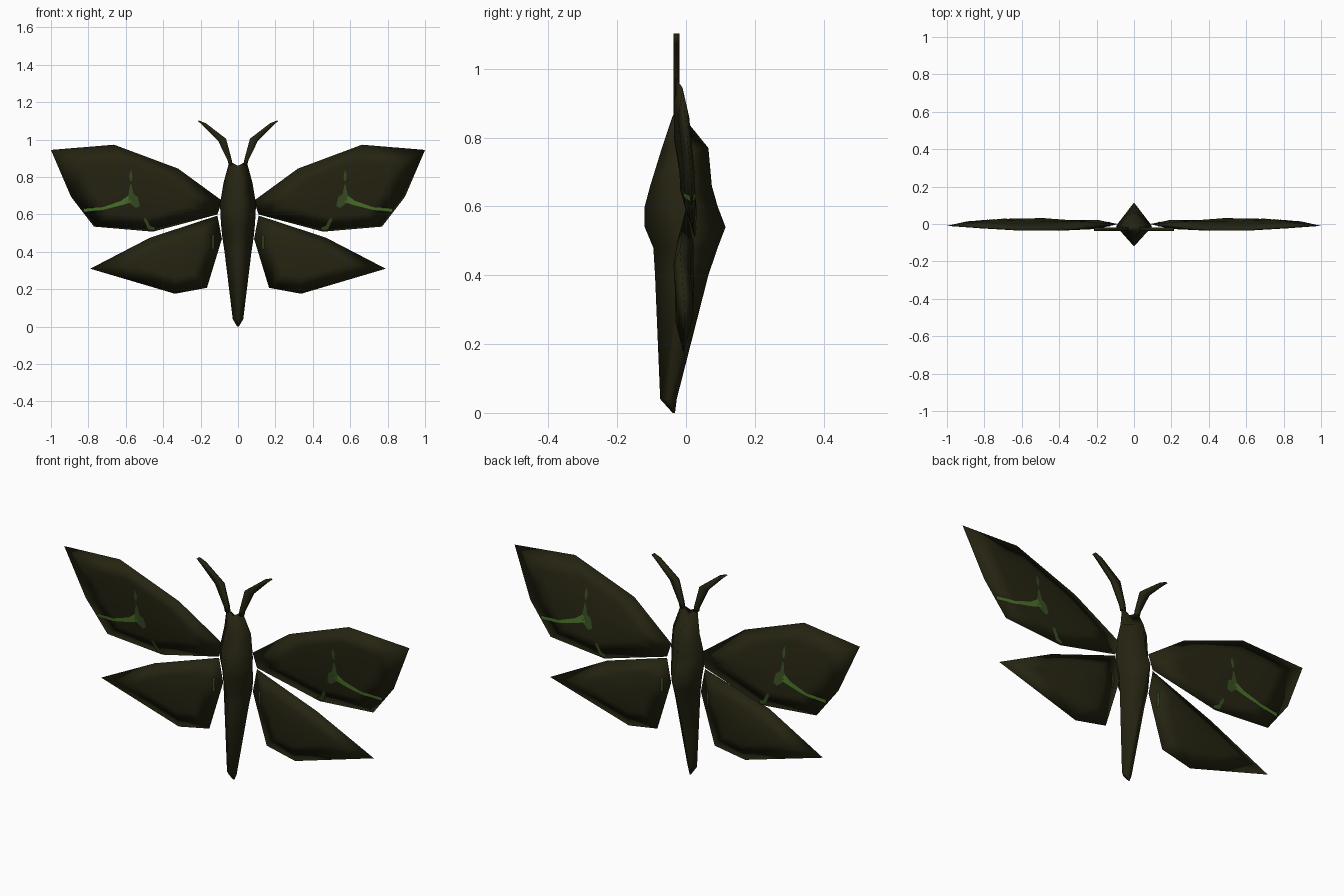
import bpy, bmesh
from mathutils import Vector
from mathutils.bvhtree import BVHTree

if "Cube" in bpy.data.objects:
    bpy.data.objects.remove(bpy.data.objects["Cube"])


def material(name, rgb):
    m = bpy.data.materials.new(name)
    m.diffuse_color = (*rgb, 1)
    m.use_nodes = True
    m.node_tree.nodes["Principled BSDF"].inputs["Base Color"].default_value = m.diffuse_color
    return m


DARK = material("dark olive", (0.019, 0.018, 0.006))
GREEN = material("leaf green", (0.07, 0.17, 0.022))
DULL = material("dull green", (0.04, 0.075, 0.018))


def finish(bm, name, mat):
    bmesh.ops.recalc_face_normals(bm, faces=bm.faces)
    me = bpy.data.meshes.new(name)
    bm.to_mesh(me)
    me.materials.append(mat)
    for p in me.polygons:
        p.use_smooth = True
    ob = bpy.data.objects.new(name, me)
    bpy.context.collection.objects.link(ob)
    return ob


def loft(rings, name, mat):
    """Skin a list of equal-length point rings and cap the ends."""
    bm = bmesh.new()
    vs = [[bm.verts.new(p) for p in r] for r in rings]
    n = len(rings[0])
    for a, b in zip(vs, vs[1:]):
        for i in range(n):
            j = (i + 1) % n
            bm.faces.new((a[i], a[j], b[j], b[i]))
    bm.faces.new(vs[0])
    bm.faces.new(vs[-1])
    return finish(bm, name, mat)


# Body: diamond cross-sections (z, half width, front y, back y)
sections = [(0.0, 0.004, -0.039, -0.032), (0.04, 0.028, -0.075, -0.027),
            (0.40, 0.072, -0.090, 0.065), (0.48, 0.084, -0.095, 0.092),
            (0.54, 0.090, -0.120, 0.115), (0.60, 0.094, -0.120, 0.092),
            (0.66, 0.096, -0.104, 0.075), (0.77, 0.077, -0.070, 0.065)]
rings = [[(0, f, z), (w, (f + b) / 2, z), (0, b, z), (-w, (f + b) / 2, z)]
         for z, w, f, b in sections]
# Slanted head ring
rings.append([(0, -0.04, 0.86), (0.046, -0.028, 0.885), (0, 0.005, 0.81), (-0.046, -0.028, 0.885)])
loft(rings, "body", DARK)

# Outlines (x, z, y) of the right wings
FORE = [(1.0, .945, -.010), (.663, .973, -.030), (.32, .845, -.030), (.086, .674, -.002),
        (.11, .60, .0), (.455, .508, .026), (.77, .535, .020), (.893, .695, .014)]
HIND = [(.79, .31, -.004), (.47, .476, -.018), (.11, .594, .0),
        (.086, .47, .0), (.166, .208, .0), (.337, .176, -.008)]


def wing(outline, side, thick, inset, name):
    """Lens-shaped plate: sharp rim, raised inner ring and centre on both faces."""
    rim = [Vector((x * side, y, z)) for x, z, y in outline]
    mid = sum(rim, Vector()) / len(rim)
    bm = bmesh.new()
    rv = [bm.verts.new(p) for p in rim]
    n = len(rim)
    for d in (-1, 1):
        off = Vector((0, d * thick, 0))
        iv = [bm.verts.new(mid + (p - mid) * inset + off) for p in rim]
        c = bm.verts.new(mid + off * 1.15)
        for i in range(n):
            j = (i + 1) % n
            bm.faces.new((rv[i], rv[j], iv[j], iv[i]))
            bm.faces.new((iv[i], iv[j], c))
    bmesh.ops.triangulate(bm, faces=bm.faces)
    tree = BVHTree.FromBMesh(bm)
    finish(bm, name, DARK)
    bm.free()
    return tree


def vein(tree, path, side, name, mat):
    """Thin strip (x, z, half width) laid on both faces of a wing."""
    pts = []
    for a, b in zip(path, path[1:]):
        pts += [Vector(a).lerp(Vector(b), k / 6) for k in range(6)]
    pts.append(Vector(path[-1]))
    bm = bmesh.new()
    for d in (-1, 1):
        prev = None
        for i, p in enumerate(pts):
            t = pts[min(i + 1, len(pts) - 1)] - pts[max(i - 1, 0)]
            t = Vector((t.x, t.y)).normalized()
            row = []
            for s in (-1, 0, 1):
                x = (p.x - t.y * p.z * s) * side
                z = p.y + t.x * p.z * s
                hit = tree.ray_cast(Vector((x, d, z)), Vector((0, -d, 0)))[0]
                row.append(bm.verts.new(hit + Vector((0, d * .002, 0))) if hit else None)
            if prev:
                for k in range(2):
                    q = (prev[k], prev[k + 1], row[k + 1], row[k])
                    if all(q):
                        f = bm.faces.new(q)
                        f.normal_update()
                        if f.normal.y * d < 0:
                            f.normal_flip()
            prev = row
    me = bpy.data.meshes.new(name)
    bm.to_mesh(me)
    me.materials.append(mat)
    bpy.context.collection.objects.link(bpy.data.objects.new(name, me))


for side, tag in ((1, "right"), (-1, "left")):
    fore = wing(FORE, side, 0.016, 0.62, f"fore_wing_{tag}")
    hind = wing(HIND, side, 0.024, 0.55, f"hind_wing_{tag}")
    # Green markings
    vein(fore, [(.825, .622, .010), (.72, .632, .007), (.62, .662, .012), (.575, .685, .02)],
         side, f"long_vein_{tag}", GREEN)
    vein(fore, [(.573, .76, .003), (.572, .705, .014), (.56, .68, .028), (.535, .64, .012)],
         side, f"vein_fork_{tag}", DULL)
    vein(fore, [(.573, .835, .002), (.573, .805, .009), (.573, .78, .004)],
         side, f"vein_dot_{tag}", DULL)
    vein(fore, [(.50, .58, .006), (.475, .53, .012), (.445, .522, .008)],
         side, f"lower_mark_{tag}", DULL)
    vein(hind, [(.133, .49, .006), (.133, .415, .006)], side, f"hind_mark_{tag}", DULL)

    # Bent antenna: (inner x, inner z, outer x, outer z)
    steps = [(.030, .865, .050, .865), (.034, .895, .056, .89),
             (.064, 1.005, .107, .995), (.17, 1.087, .178, 1.075), (.208, 1.102, .214, 1.099)]
    steps[3] = (.172, 1.088, .185, 1.073)
    loft([[(a * side, -.037, b), (c * side, -.037, d), (c * side, -.019, d), (a * side, -.019, b)]
          for a, b, c, d in steps], f"antenna_{tag}", DARK)
